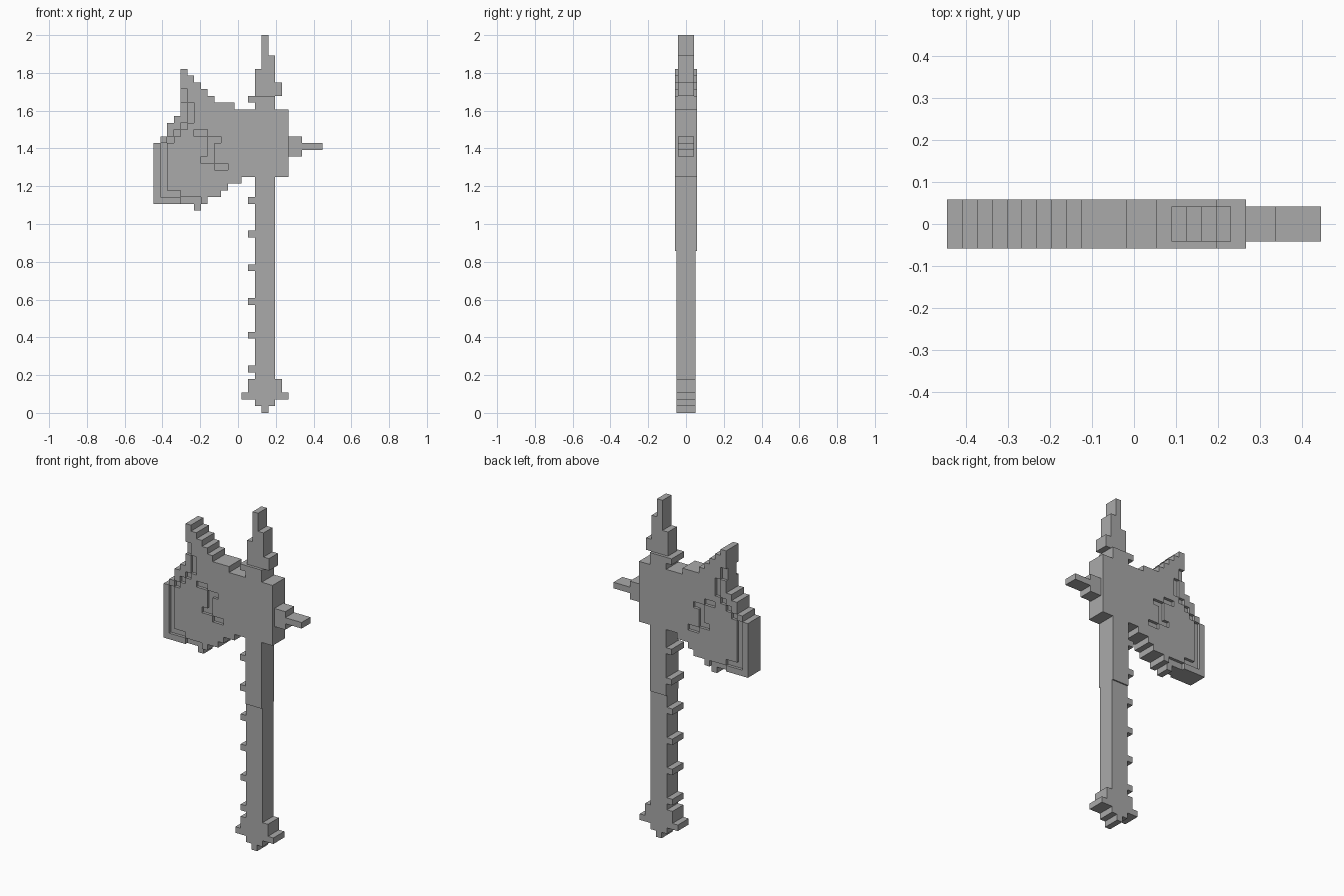
import bpy, bmesh

cube = bpy.data.objects.get("Cube")
if cube:
    bpy.data.objects.remove(cube)

U = 1 / 28                      # one grid cell
THICK, GRIP, THIN = 0.0585, 0.051, 0.0415

grey = bpy.data.materials.new("plain_grey")
grey.use_nodes = True
colour = (0.4, 0.4, 0.4, 1)
grey.diffuse_color = colour
grey.node_tree.nodes["Principled BSDF"].inputs["Base Color"].default_value = colour


def cells(*rects):
    """Grid cells covered by (left, right, bottom, top) rectangles."""
    return {(i, k) for l, r, b, t in rects
            for i in range(l, r) for k in range(b, t)}


def solid(name, filled, half):
    """Extrude a set of cells to a stepped slab, half deep to each side."""
    bm = bmesh.new()
    for i, k in sorted(filled):
        bm.faces.new([bm.verts.new(((i + a - 12.5) * U, -half, (k + c) * U))
                      for a, c in ((0, 0), (1, 0), (1, 1), (0, 1))])
    bmesh.ops.remove_doubles(bm, verts=bm.verts, dist=0.001)
    out = bmesh.ops.extrude_face_region(bm, geom=bm.faces[:], use_keep_orig=True)
    moved = [g for g in out["geom"] if isinstance(g, bmesh.types.BMVert)]
    bmesh.ops.translate(bm, verts=moved, vec=(0, 2 * half, 0))
    bmesh.ops.recalc_face_normals(bm, faces=bm.faces)
    bmesh.ops.dissolve_limit(bm, angle_limit=0.01, verts=bm.verts, edges=bm.edges)
    mesh = bpy.data.meshes.new(name)
    bm.to_mesh(mesh)
    bm.free()
    mesh.materials.append(grey)
    bpy.context.collection.objects.link(bpy.data.objects.new(name, mesh))


# Axe head: blade with stepped outline, socket and collar
blade = cells((0, 13, 31, 40), (1, 13, 40, 41), (2, 13, 41, 43),
              (3, 13, 43, 44), (4, 12, 44, 46), (12, 13, 43, 45))
for step in range(5):
    blade |= cells((4, 9 - step, 46 + step, 47 + step))
blade |= cells((8, 9, 46, 47), (9, 12, 45, 46))
blade -= cells((8, 13, 31, 32), (10, 13, 32, 33), (11, 13, 33, 34))
blade -= cells((9, 12, 46, 48))
head = blade | cells((13, 20, 35, 45), (15, 18, 45, 46), (14, 18, 46, 47))

# Grooves: along the cutting edge, and the jagged crack in the cheek
edge_groove = cells((1, 2, 32, 40), (1, 4, 32, 33), (4, 7, 31, 32), (6, 7, 30, 31),
                    (2, 3, 40, 41), (3, 4, 41, 42), (4, 5, 42, 43),
                    (5, 6, 43, 46), (4, 5, 46, 48))
crack = cells((6, 8, 41, 42), (8, 10, 40, 41), (8, 9, 37, 41),
              (7, 8, 37, 38), (9, 11, 36, 37))

# Upper handle with its two notches belongs to the thick piece
upper_handle = cells((15, 18, 24, 35), (14, 15, 31, 32), (14, 15, 26, 27))
solid("axe_head", (head | upper_handle) - edge_groove - crack, THICK)
solid("edge_groove", edge_groove, THIN)
solid("cheek_crack", crack, THIN)

# Lower handle with evenly spaced notches, and the pommel
grip = cells((15, 18, 1, 24), (14, 19, 3, 5), (13, 20, 2, 3), (16, 17, 0, 1))
for k in range(6, 22, 5):
    grip |= cells((14, 15, k, k + 1))
solid("handle_and_pommel", grip, GRIP)

# Spikes on top and at the back
solid("top_spike", cells((16, 17, 53, 56), (16, 18, 51, 53),
                         (15, 18, 49, 51), (15, 19, 47, 49)), THIN)
solid("back_spike", cells((20, 22, 38, 41), (22, 25, 39, 40)), THIN)
